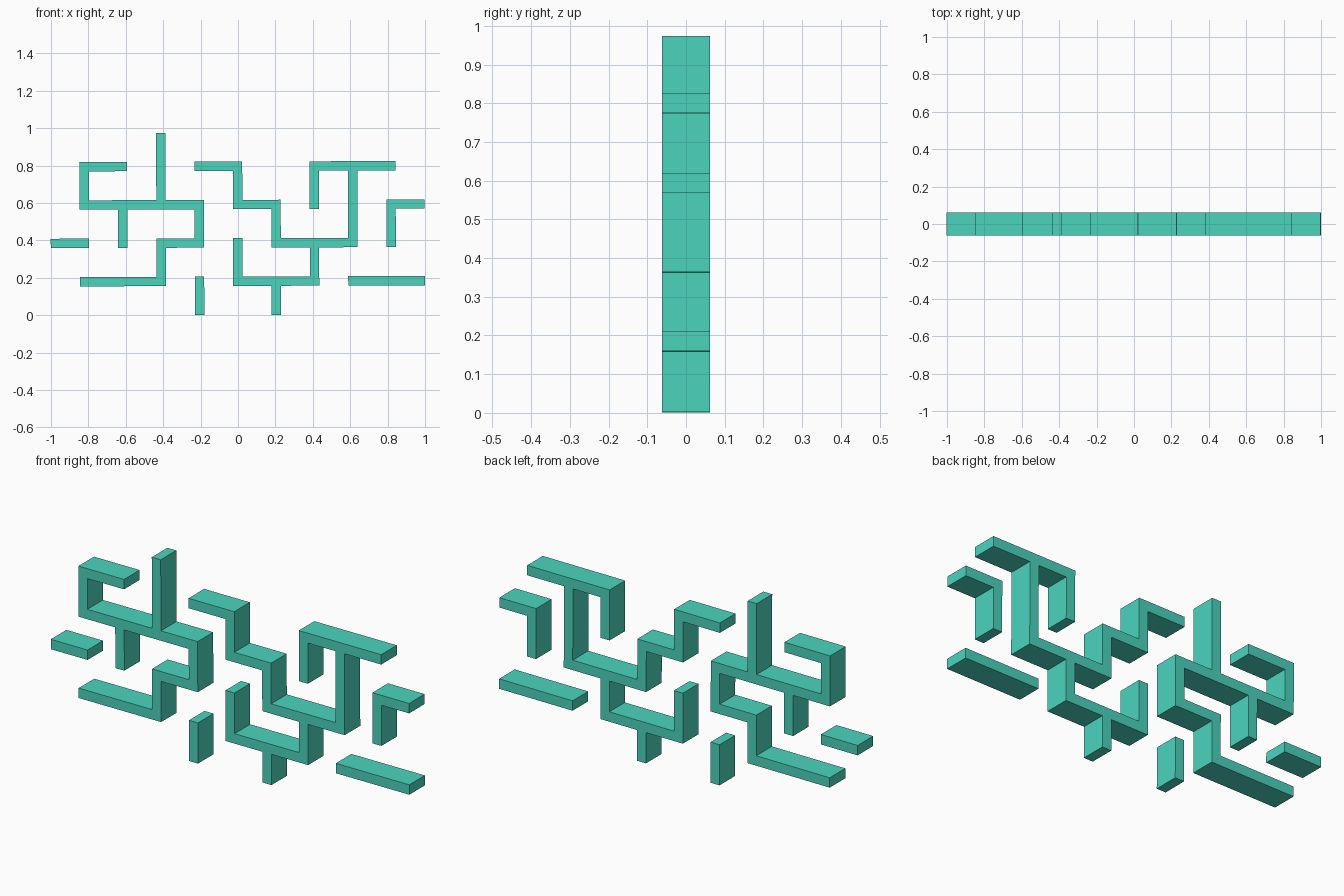
import bpy, bmesh, math
from mathutils import Matrix

if "Cube" in bpy.data.objects:
    bpy.data.objects.remove(bpy.data.objects["Cube"])

PITCH, HALF, DEPTH = 0.205, 0.025, 0.124
TILT = -0.003  # the whole lattice leans very slightly

mat = bpy.data.materials.new("turquoise")
mat.diffuse_color = (0.07, 0.66, 0.51, 1)
mat.use_nodes = True
mat.node_tree.nodes["Principled BSDF"].inputs["Base Color"].default_value = mat.diffuse_color


def line(cell, col):
    """Lower border of a fine cell: even cells are nodes, odd cells are gaps."""
    node = cell // 2
    v = node * PITCH + (HALF if cell % 2 else -HALF)
    if col:
        return max(-1.0, min(1.0, v))
    return max(0.0, min(0.975, v - 0.023))


def wall(name, *paths):
    """Walls along grid paths; x nodes -5..5 and z nodes 0..5 (outermost = border)."""
    cells = set()
    for path in paths:
        for (x0, z0), (x1, z1) in zip(path, path[1:]):
            for x in range(2 * min(x0, x1), 2 * max(x0, x1) + 1):
                for z in range(2 * min(z0, z1), 2 * max(z0, z1) + 1):
                    if abs(x) < 10 and 0 < z < 10:
                        cells.add((x, z))
    bm = bmesh.new()
    verts = {}

    def vert(x, z):
        if (x, z) not in verts:
            verts[x, z] = bm.verts.new((line(x, True), -DEPTH / 2, line(z, False)))
        return verts[x, z]

    for x, z in sorted(cells):
        bm.faces.new([vert(x, z), vert(x + 1, z), vert(x + 1, z + 1), vert(x, z + 1)])
    # give the flat outline its depth, then merge coplanar faces
    ext = bmesh.ops.extrude_face_region(bm, geom=bm.faces[:], use_keep_orig=True)
    moved = [g for g in ext["geom"] if isinstance(g, bmesh.types.BMVert)]
    bmesh.ops.translate(bm, verts=moved, vec=(0, DEPTH, 0))
    bmesh.ops.recalc_face_normals(bm, faces=bm.faces[:])
    bmesh.ops.dissolve_limit(bm, angle_limit=math.radians(1),
                             verts=bm.verts[:], edges=bm.edges[:])
    bm.transform(Matrix.Rotation(TILT, 4, 'Y'))
    me = bpy.data.meshes.new(name)
    bm.to_mesh(me)
    bm.free()
    me.materials.append(mat)
    ob = bpy.data.objects.new(name, me)
    bpy.context.collection.objects.link(ob)


# large winding wall on the left with its two branches
wall("left_maze_wall",
     [(-3, 4), (-4, 4), (-4, 3), (-1, 3), (-1, 2), (-2, 2), (-2, 1), (-4, 1)],
     [(-2, 3), (-2, 5)],
     [(-3, 3), (-3, 2)])

# large winding wall in the middle and right
wall("centre_maze_wall",
     [(-1, 4), (0, 4), (0, 3), (1, 3), (1, 2), (3, 2), (3, 4)],
     [(2, 3), (2, 4), (4, 4)],
     [(2, 2), (2, 1), (0, 1), (0, 2)],
     [(1, 1), (1, 0)])

# short walls reaching the border
wall("left_stub_wall", [(-5, 2), (-4, 2)])
wall("bottom_stub_wall", [(-1, 0), (-1, 1)])
wall("right_corner_wall", [(5, 3), (4, 3), (4, 2)])
wall("right_low_wall", [(3, 1), (5, 1)])
